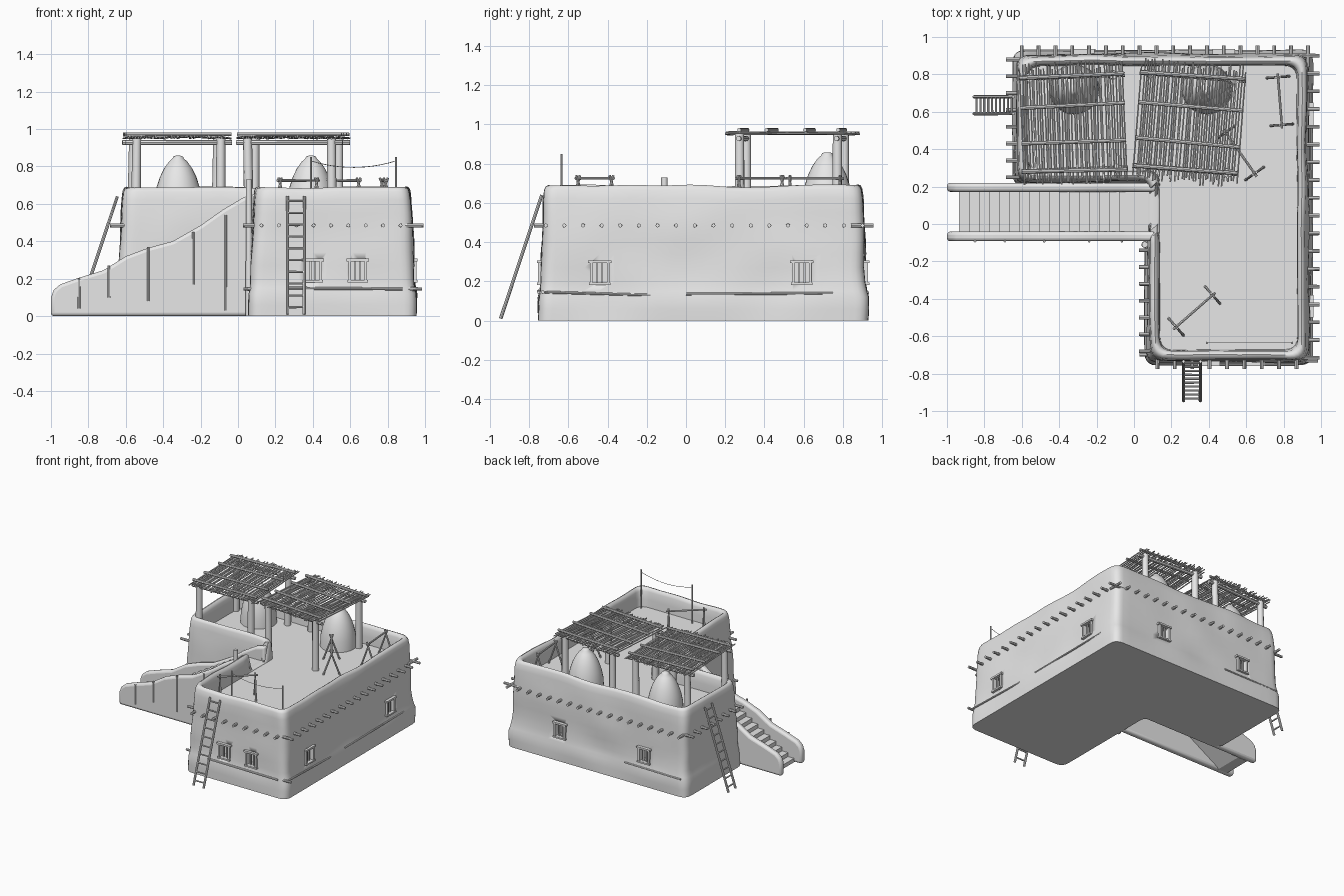
import bpy, bmesh, math, random
from mathutils import Vector, Matrix, noise

random.seed(4)
if "Cube" in bpy.data.objects:
    bpy.data.objects.remove(bpy.data.objects["Cube"], do_unlink=True)

clay = bpy.data.materials.new("clay_grey")
clay.diffuse_color = (0.8, 0.8, 0.8, 1)
clay.use_nodes = True
clay.node_tree.nodes["Principled BSDF"].inputs["Base Color"].default_value = (0.8, 0.8, 0.8, 1)

FLOOR = 0.54


def finish(name, bm, angle=40):
    bmesh.ops.recalc_face_normals(bm, faces=bm.faces)
    mesh = bpy.data.meshes.new(name)
    bm.to_mesh(mesh)
    bm.free()
    mesh.materials.append(clay)
    ob = bpy.data.objects.new(name, mesh)
    bpy.context.collection.objects.link(ob)
    bpy.ops.object.select_all(action="DESELECT")
    ob.select_set(True)
    bpy.context.view_layer.objects.active = ob
    bpy.ops.object.shade_smooth_by_angle(angle=math.radians(angle))
    return ob


def logs(name, rods, sides=8, matrix=Matrix()):
    """One object made of round poles given as (start, end, radius)."""
    bm = bmesh.new()
    for a, b, r in rods:
        a, b = matrix @ Vector(a), matrix @ Vector(b)
        d = b - a
        m = Matrix.Translation((a + b) / 2) @ d.to_track_quat("Z", "Y").to_matrix().to_4x4()
        bmesh.ops.create_cone(bm, cap_ends=True, segments=sides, radius1=r,
                              radius2=r * 0.92, depth=d.length, matrix=m)
    return finish(name, bm)


def add_box(bm, centre, size, matrix=Matrix()):
    m = matrix @ Matrix.Translation(centre) @ Matrix.Diagonal((*size, 1))
    bmesh.ops.create_cube(bm, size=1, matrix=m)


# L-shaped outline: corner position and inward direction
CORNERS = [(0.055, -0.755, 1, 1), (0.955, -0.755, -1, 1), (0.955, 0.93, -1, -1),
           (-0.65, 0.93, 1, -1), (-0.65, 0.2, 1, 1), (0.055, 0.2, 1, 1)]


def outline(inset, radius=0.07):
    pts = [Vector((x + ix * inset, y + iy * inset)) for x, y, ix, iy in CORNERS]
    ring = []
    for i, p in enumerate(pts):
        before, after = pts[i - 1], pts[(i + 1) % len(pts)]
        a = p + (before - p).normalized() * radius
        b = p + (after - p).normalized() * radius
        for k in range(6):
            t = k / 5
            ring.append(a * (1 - t) ** 2 + p * 2 * t * (1 - t) + b * t * t)
        end = after + (p - after).normalized() * radius
        ring += [b.lerp(end, k / 20) for k in range(1, 20)]
    return ring


# Building shell with thick soft parapet and sunken roof
profile = [(0, 0), (0, 0.06), (0.002, 0.12), (0.009, 0.15), (0.014, 0.2), (0.016, 0.27),
           (0.018, 0.34), (0.021, 0.41), (0.024, 0.48), (0.027, 0.55), (0.031, 0.62),
           (0.037, 0.665), (0.046, 0.683), (0.058, 0.688), (0.07, 0.68), (0.078, 0.66),
           (0.082, 0.6), (0.084, FLOOR)]
bm = bmesh.new()
rings = []
for inset, z in profile:
    ring = []
    for p in outline(inset):
        n = noise.noise_vector(Vector((p.x * 3, p.y * 3, z * 5)))
        amp = 0.012 * min(1, z / 0.1) if inset < 0.05 else 0.007
        h = z
        if z > 0.6:
            h += 0.012 * noise.noise(Vector((p.x * 4, p.y * 4, 2)))
        if p.x < 0.16 and -0.04 < p.y < 0.19 and z > FLOOR:
            h = FLOOR + (z - FLOOR) * 0.05      # opening at the stair head
        ring.append(bm.verts.new((p.x + n.x * amp, p.y + n.y * amp, h)))
    rings.append(ring)
for lo, hi in zip(rings, rings[1:]):
    for i in range(len(lo)):
        j = (i + 1) % len(lo)
        bm.faces.new((lo[i], lo[j], hi[j], hi[i]))
bm.faces.new(rings[0])
bm.faces.new(rings[-1])
building = finish("building_walls", bm, 50)

# Windows: recess, frame and bars; local -y faces outward
spots = [(0.40, -0.737, 0), (0.64, -0.737, 0), (0.937, -0.44, 90), (0.937, 0.59, 90),
         (0.48, 0.912, 180), (-0.27, 0.912, 180)]
places = [Matrix.Translation((x, y, 0.245)) @ Matrix.Rotation(math.radians(a), 4, "Z")
          for x, y, a in spots]
bm = bmesh.new()
for m in places:
    add_box(bm, (0, 0, 0), (0.08, 0.11, 0.11), m)
cutter = finish("window_cutter", bm)
cutter.hide_render = True
mod = building.modifiers.new("window_recess", "BOOLEAN")
mod.operation, mod.solver, mod.object = "DIFFERENCE", "EXACT", cutter
bpy.context.view_layer.objects.active = building
bpy.ops.object.modifier_apply(modifier=mod.name)
bpy.data.objects.remove(cutter, do_unlink=True)

bm = bmesh.new()
for m in places:
    add_box(bm, (0, -0.005, 0.055), (0.12, 0.035, 0.014), m)
    add_box(bm, (0, -0.005, -0.058), (0.11, 0.035, 0.012), m)
    for side in (-1, 1):
        add_box(bm, (side * 0.043, -0.003, 0), (0.014, 0.028, 0.115), m)
        add_box(bm, (side * 0.013, 0.005, 0), (0.01, 0.01, 0.11), m)
finish("window_frames", bm)

# Roof beam ends all around
Z = 0.485
beams = []
for i in range(18):
    y = -0.715 + i * 0.095
    beams.append(((0.85, y, Z), (0.992, y, Z), 0.011))
    x = -0.6 + i * 0.09
    beams.append(((x, 0.84, Z), (x, 0.955, Z), 0.011))
for i in range(9):
    x = 0.125 + i * 0.093
    beams.append(((x, -0.66, Z), (x, -0.775, Z), 0.011))
for i in range(7):
    y = -0.68 + i * 0.09
    beams.append(((0.14, y, Z), (0.028, y, Z), 0.011))
for i in range(8):
    y = 0.25 + i * 0.09
    beams.append(((-0.56, y, Z), (-0.685, y, Z), 0.011))
logs("roof_beam_ends", beams)

# Thin timbers bedded in the wall near the base
logs("base_timbers", [
    ((0.26, -0.752, 0.15), (0.88, -0.752, 0.145), 0.008),
    ((0.951, -0.72, 0.145), (0.951, -0.18, 0.13), 0.007),
    ((0.951, 0.0, 0.135), (0.951, 0.75, 0.14), 0.007),
    ((-0.6, 0.925, 0.14), (-0.1, 0.925, 0.145), 0.007),
    ((0.85, -0.73, 0.145), (0.985, -0.73, 0.145), 0.01),
    ((0.12, -0.7, 0.145), (0.03, -0.7, 0.145), 0.01)])

# Stair: side walls and a folded run of steps
top = [(-1, 0.1), (-0.985, 0.14), (-0.95, 0.17), (-0.85, 0.205), (-0.72, 0.245), (-0.6, 0.32),
       (-0.48, 0.365), (-0.35, 0.4), (-0.2, 0.485), (-0.08, 0.57), (0.03, 0.635), (0.115, 0.66)]


def extrude_xz(bm, pts, y0, y1):
    face = bm.faces.new([bm.verts.new((x, y0, z)) for x, z in pts])
    new = bmesh.ops.extrude_face_region(bm, geom=[face])["geom"]
    bmesh.ops.translate(bm, vec=(0, y1 - y0, 0),
                        verts=[g for g in new if isinstance(g, bmesh.types.BMVert)])


bm = bmesh.new()
for y0, y1 in ((-0.092, -0.04), (0.172, 0.22)):
    extrude_xz(bm, [(-1, 0)] + top + [(0.115, 0)], y0, y1)
walls = finish("stair_side_walls", bm, 60)
bev = walls.modifiers.new("soft_edges", "BEVEL")
bev.width, bev.segments = 0.018, 3

STEPS = 17
run, rise = 0.0535, FLOOR / 17
upper, lower = [], []
for i in range(STEPS):
    x = -0.935 + i * run
    upper += [(x, i * rise), (x, (i + 1) * rise)]
    lower += [(x + 0.03, max(0, i * rise - 0.03))]
upper += [(0.12, FLOOR)]
lower += [(0.12, FLOOR - 0.04)]
bm = bmesh.new()
extrude_xz(bm, upper + lower[::-1][:-1], -0.05, 0.18)
finish("stair_steps", bm, 20)

# Upright poles set in the stair wall, and the post at its head
marks = [(-0.85, 0.04, 0.2), (-0.69, 0.1, 0.27), (-0.48, 0.08, 0.37),
         (-0.24, 0.17, 0.45), (-0.065, 0.03, 0.54)]
logs("stair_wall_poles", [((x, -0.092, a), (x, -0.092, b), 0.007) for x, a, b in marks])
logs("stair_head_post", [((0.058, -0.11, 0), (0.058, -0.11, 0.73), 0.018)], 10)


# Ladders
def ladder(name, foot, head, side, rungs=10):
    foot, head, side = Vector(foot), Vector(head), Vector(side)
    rods = [(foot + s * side, head + s * side, 0.009) for s in (-1, 1)]
    for i in range(rungs):
        c = foot.lerp(head, (i + 0.6) / rungs)
        rods.append((c - side * 1.15, c + side * 1.15, 0.006))
    logs(name, rods)


ladder("front_ladder", (0.31, -0.945, 0.01), (0.31, -0.735, 0.64), (0.045, 0, 0))
ladder("side_ladder", (-0.855, 0.635, 0.01), (-0.645, 0.635, 0.64), (0, 0.045, 0))

# Domed ovens
dome = [(0.135, FLOOR - 0.02), (0.13, 0.62), (0.115, 0.69), (0.097, 0.745), (0.075, 0.79),
        (0.05, 0.825), (0.03, 0.843), (0.026, 0.853), (0.012, 0.858), (0, 0.858)]
for name, x in (("left_oven", -0.32), ("right_oven", 0.39)):
    bm = bmesh.new()
    vs = [bm.verts.new((r, 0, z)) for r, z in dome]
    edges = [bm.edges.new(e) for e in zip(vs, vs[1:])]
    bmesh.ops.spin(bm, geom=vs + edges, angle=math.tau, steps=28, axis=(0, 0, 1), cent=(0, 0, 0))
    bmesh.ops.remove_doubles(bm, verts=bm.verts, dist=0.0005)
    bmesh.ops.translate(bm, vec=(x, 0.72, 0), verts=bm.verts)
    finish(name, bm, 60)


# Shade shelters with a roof of loose sticks
def shelter(name, x, y, turn):
    m = Matrix.Translation((x, y, 0)) @ Matrix.Rotation(math.radians(turn), 4, "Z")
    jit = lambda s: random.uniform(-s, s)
    posts = [((sx * 0.225 + jit(0.01), sy * 0.25, FLOOR - 0.02), (sx * 0.225, sy * 0.25, 0.95), 0.026)
             for sx in (-1, 1) for sy in (-1, 1)]
    logs(name + "_posts", posts, 10, m)
    rods = [((-0.285, sy * 0.25, 0.928), (0.285, sy * 0.25, 0.928), 0.014) for sy in (-1, 1)]
    rods += [((-0.28, yy, 0.972), (0.28, yy + jit(0.01), 0.972), 0.011)
             for yy in (-0.25, -0.1, 0.09, 0.25)]
    logs(name + "_beams", rods, 8, m)
    sticks = []
    for i in range(44):
        sx = -0.275 + i * 0.0128
        sticks.append(((sx + jit(0.006), -0.31 + jit(0.02), 0.955 + jit(0.006)),
                       (sx + jit(0.006), 0.31 + jit(0.02), 0.955 + jit(0.006)), 0.0048))
    logs(name + "_sticks", sticks, 6, m)


shelter("left_shelter", -0.325, 0.54, 2)
shelter("right_shelter", 0.295, 0.54, -4.5)


# Drying racks: crossed legs with a pole between
def rack(name, a, b):
    a, b = Vector((*a, 0.725)), Vector((*b, 0.725))
    along = (b - a).normalized()
    side = Vector((-along.y, along.x, 0))
    rods = [(a - along * 0.02, b + along * 0.02, 0.007)]
    for c in (a, b):
        for s in (-1, 1):
            foot = c + side * s * 0.06
            foot.z = FLOOR
            rods.append((foot, c - side * s * 0.012 + Vector((0, 0, 0.015)), 0.007))
    logs(name, rods)


rack("front_rack", (0.225, -0.55), (0.42, -0.38))
rack("back_rack", (0.77, 0.785), (0.79, 0.53))
rack("middle_rack", (0.645, 0.27), (0.49, 0.49))

# Clothes line with two posts and a sagging cord
logs("line_posts", [((x, -0.635, FLOOR), (x, -0.635, 0.85), 0.006) for x in (0.39, 0.845)])
cord = [(0.39 + 0.455 * i / 12, -0.635, 0.83 - 0.035 * (1 - (i / 6 - 1) ** 2)) for i in range(13)]
logs("line_cord", [(a, b, 0.002) for a, b in zip(cord, cord[1:])], 6)
